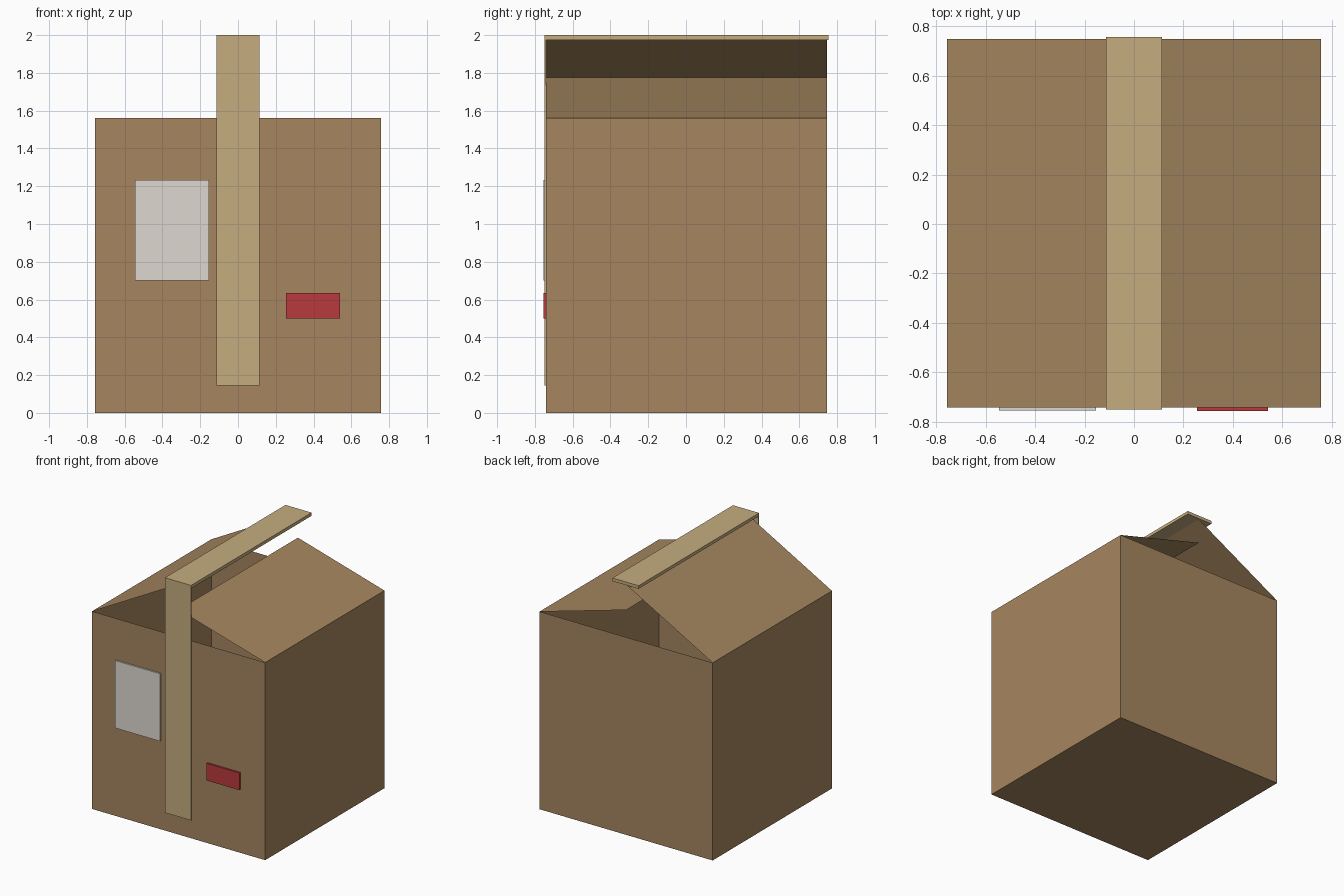
import bpy
import bmesh
from mathutils import Vector

cube = bpy.data.objects.get("Cube")
if cube:
    bpy.data.objects.remove(cube, do_unlink=True)


def material(name, rgb):
    mat = bpy.data.materials.new(name)
    mat.use_nodes = True
    color = (*rgb, 1)
    mat.diffuse_color = color
    mat.node_tree.nodes["Principled BSDF"].inputs["Base Color"].default_value = color
    return mat


cardboard = material("cardboard brown", (0.38, 0.24, 0.115))
tape = material("tape tan", (0.56, 0.42, 0.215))
paper = material("label off white", (0.73, 0.69, 0.63))
red = material("sticker red", (0.48, 0.042, 0.045))


def add_object(name, bm, mat):
    mesh = bpy.data.meshes.new(name)
    bm.to_mesh(mesh)
    bm.free()
    mesh.materials.append(mat)
    obj = bpy.data.objects.new(name, mesh)
    bpy.context.collection.objects.link(obj)
    return obj


def block(name, low, high, mat, open_top=False):
    """Box between two corners, optionally without its lid."""
    low, high = Vector(low), Vector(high)
    bm = bmesh.new()
    bmesh.ops.create_cube(bm, size=1)
    bmesh.ops.scale(bm, vec=high - low, verts=bm.verts)
    bmesh.ops.translate(bm, vec=(low + high) / 2, verts=bm.verts)
    if open_top:
        lid = [f for f in bm.faces if f.normal.z > 0.9]
        bmesh.ops.delete(bm, geom=lid, context='FACES_ONLY')
    return add_object(name, bm, mat)


HALF_W, FRONT, BACK, RIM = 0.756, -0.741, 0.747, 1.56


def flap(name, side, tip_z):
    """Thin lid sheet hinged on one side rim and rising to the middle."""
    bm = bmesh.new()
    points = [(side * HALF_W, FRONT, RIM), (side * HALF_W, BACK, RIM),
              (0, BACK, tip_z), (0, FRONT, tip_z)]
    face = bm.faces.new([bm.verts.new(p) for p in points])
    face.normal_update()
    if face.normal.z < 0:
        face.normal_flip()
    return add_object(name, bm, cardboard)


# Open carton and its two uneven side flaps
block("carton", (-HALF_W, FRONT, 0), (HALF_W, BACK, RIM), cardboard, open_top=True)
flap("left_flap", 1, 1.775)
flap("right_flap", -1, 1.975)

# Packing tape over the top and down the front
block("top_tape", (-0.114, -0.748, 1.975), (0.114, 0.755, 2), tape)
block("front_tape", (-0.114, -0.749, 0.145), (0.114, FRONT, 2), tape)

# Shipping label and warning sticker on the front
block("shipping_label", (-0.545, -0.754, 0.7), (-0.153, FRONT, 1.233), paper)
block("warning_sticker", (0.255, -0.755, 0.5), (0.541, FRONT, 0.636), red)
